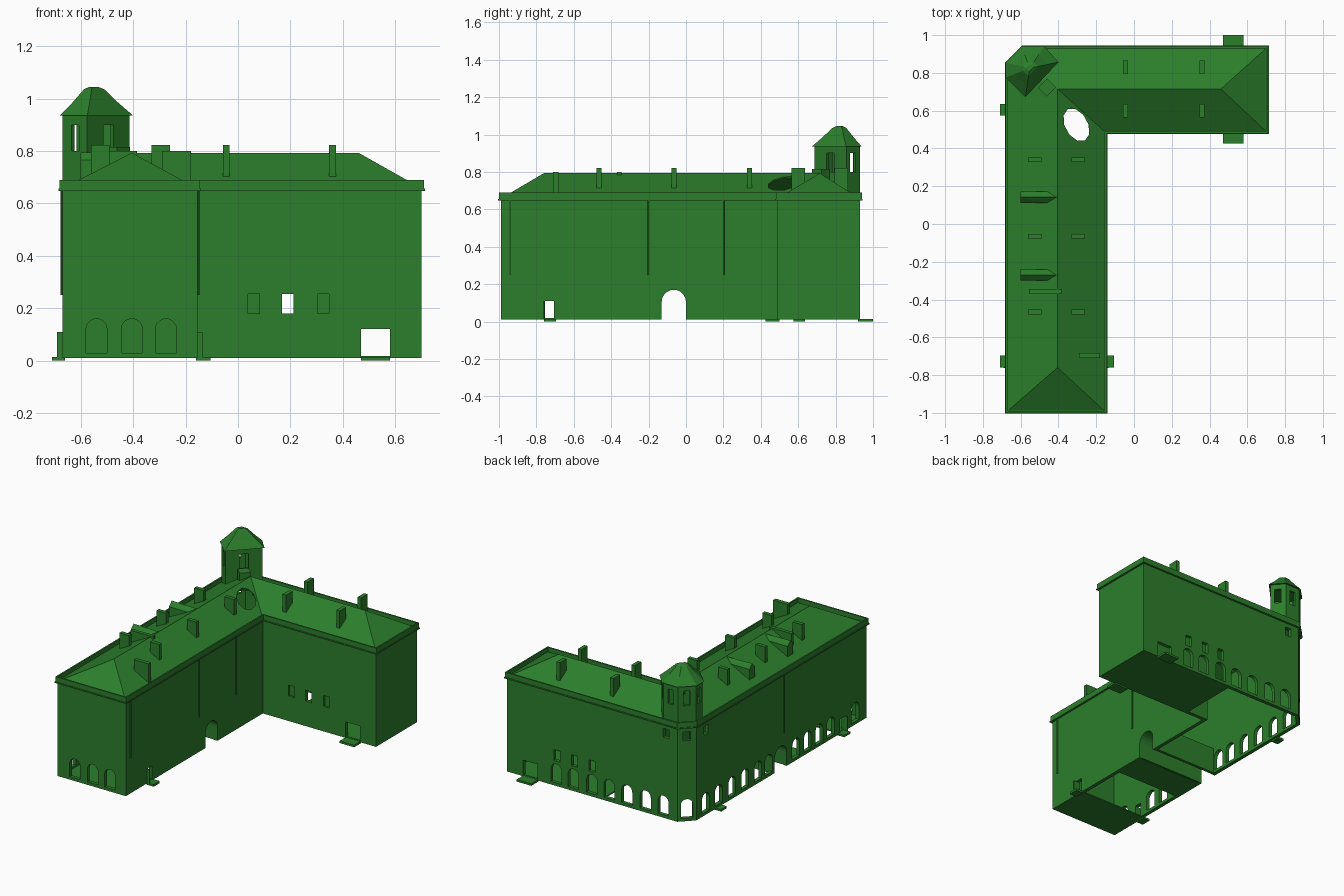
import bpy, bmesh, math
from mathutils import Vector, Matrix

if "Cube" in bpy.data.objects:
    bpy.data.objects.remove(bpy.data.objects["Cube"])

GREEN = bpy.data.materials.new("green_paint")
GREEN.diffuse_color = (0.025, 0.21, 0.025, 1)
GREEN.use_nodes = True
GREEN.node_tree.nodes["Principled BSDF"].inputs["Base Color"].default_value = GREEN.diffuse_color


def finish(name, bm, fix=True, helper=False):
    if fix:
        bmesh.ops.recalc_face_normals(bm, faces=bm.faces)
    me = bpy.data.meshes.new(name)
    bm.to_mesh(me)
    bm.free()
    ob = bpy.data.objects.new(name, me)
    bpy.context.collection.objects.link(ob)
    me.materials.append(GREEN)
    if helper:
        ob.hide_render = True
        ob.hide_viewport = True
        ob.display_type = 'WIRE'
    return ob


def add_box(bm, x0, x1, y0, y1, z0, z1, turn=0):
    c = Vector(((x0 + x1) / 2, (y0 + y1) / 2, (z0 + z1) / 2))
    m = Matrix.Translation(c) @ Matrix.Rotation(turn, 4, 'Z') @ Matrix.Diagonal((x1 - x0, y1 - y0, z1 - z0, 1))
    bmesh.ops.create_cube(bm, size=1, matrix=m)


def boxes(name, items):
    bm = bmesh.new()
    for it in items:
        add_box(bm, *it)
    return finish(name, bm)


def inset(poly, d):
    """Shift a counter-clockwise outline inward by d."""
    out, n = [], len(poly)
    for i in range(n):
        p, q, r = (Vector(poly[(i + k) % n]) for k in (-1, 0, 1))
        a, b = (q - p).normalized(), (r - q).normalized()
        na, nb = Vector((-a.y, a.x)), Vector((-b.y, b.x))
        out.append(tuple(q + (na + nb) * d / (1 + na.dot(nb))))
    return out


def ring(name, outer, inner, z0, z1):
    bm = bmesh.new()
    loops = [[bm.verts.new((x, y, z)) for x, y in p]
             for p, z in ((outer, z0), (outer, z1), (inner, z1), (inner, z0))]
    n = len(outer)
    for k in range(4):
        a, b = loops[k], loops[(k + 1) % 4]
        for i in range(n):
            j = (i + 1) % n
            bm.faces.new((a[i], a[j], b[j], b[i]))
    return finish(name, bm)


def opening(bm, x, y, ang, w, z0, z1, arch=False, depth=0.1):
    """Prism for a window or door; ang is the direction it faces."""
    prof = [(-w / 2, z0), (w / 2, z0)]
    if arch:
        prof += [(w / 2 * math.cos(t), z1 - w / 2 + w / 2 * math.sin(t))
                 for t in (math.pi * i / 10 for i in range(11))]
    else:
        prof += [(w / 2, z1), (-w / 2, z1)]
    d, s = Vector((math.cos(ang), math.sin(ang), 0)), Vector((-math.sin(ang), math.cos(ang), 0))
    o = Vector((x, y, 0))
    ends = [[bm.verts.new(o + s * u + d * k + Vector((0, 0, z))) for u, z in prof]
            for k in (-depth / 2, depth / 2)]
    bm.faces.new(ends[0])
    bm.faces.new(ends[1])
    for i in range(len(prof)):
        j = (i + 1) % len(prof)
        bm.faces.new((ends[0][i], ends[0][j], ends[1][j], ends[1][i]))


def cut(ob, cutter):
    m = ob.modifiers.new("openings", 'BOOLEAN')
    m.operation, m.solver, m.object = 'DIFFERENCE', 'EXACT', cutter


E, N, W, S, NW = 0, math.pi / 2, math.pi, -math.pi / 2, math.pi * 0.75

# L-shaped walls with a cut-off corner under the tower
plan = [(-.68, -1), (-.145, -1), (-.145, .48), (.71, .48), (.71, .94), (-.59, .94), (-.68, .85)]
walls = ring("walls", inset(plan, .01), inset(plan, .035), .01, .66)

bm = bmesh.new()
for x in (-.54, -.405, -.275):
    opening(bm, x, -.98, S, .08, .03, .16, True)
for x in (.33, .2, .06, -.07, -.205, -.345, -.48):
    opening(bm, x, .92, N, .08, .03, .16, True)
for y in (.745, .605, .46, .32, .18, .065, -.23, -.355, -.48, -.605, -.87):
    opening(bm, -.66, y, W, .08, .03, .16, True)
for x in (.06, .19, .325):
    opening(bm, x, .92, N, .045, .18, .255)
opening(bm, .19, .5, S, .045, .18, .255)
for x in (.06, .325):
    opening(bm, x, .485, S, .045, .18, .255, False, .04)
for y in (.92, .5):
    opening(bm, .525, y, N, .11, .015, .12)
for x in (-.66, -.165):
    opening(bm, x, -.73, E, .05, .012, .11)
    opening(bm, x, -.065, E, .13, -.02, .17, True)
opening(bm, -.63, .89, NW, .075, .03, .16, True)
for x, y, a in ((-.63, .89, NW), (-.5, .92, N), (-.66, .74, W)):
    opening(bm, x, y, a, .045, .56, .62)
cut(walls, finish("wall_cutter", bm, helper=True))

# vaulted passage through the long wing
tunnel = boxes("passage", [(-.65, -.175, -.15, .02, .012, .19)])
bm = bmesh.new()
opening(bm, -.41, -.065, E, .13, -.02, .17, True, 1)
cut(tunnel, finish("passage_cutter", bm, helper=True))

# ground floors of the rooms
boxes("floors", [(-.02, .69, .5, .92, .01, .018), (-.66, -.165, -.36, -.14, .01, .018),
                 (-.66, -.165, -.98, -.7, .01, .018)])

# eaves rim and a thin string course below it
ring("eaves_rim", plan, inset(plan, .01), .655, .69)
ring("string_course", inset(plan, -.004), inset(plan, .012), .648, .656)

# hipped roof
bm = bmesh.new()
e = [bm.verts.new((x, y, .655)) for x, y in inset(plan, .005)]
r = [bm.verts.new((x, y, .793)) for x, y in ((-.405, -.76), (-.405, .715), (.46, .715))]
for f in ((e[0], e[1], r[0]), (e[1], e[2], r[1], r[0]), (e[2], e[3], r[2], r[1]), (e[3], e[4], r[2]),
          (e[4], e[5], r[1], r[2]), (e[5], e[6], r[1]), (e[6], e[0], r[0], r[1])):
    bm.faces.new(f)
roof = finish("roof", bm, fix=False)
sol = roof.modifiers.new("thickness", 'SOLIDIFY')
sol.thickness, sol.offset = .008, -1

# ragged hole in the roof near the inner corner
bm = bmesh.new()
bmesh.ops.create_cone(bm, cap_ends=True, segments=10, radius1=1, radius2=1, depth=.4,
                      matrix=Matrix.Translation((-.305, .525, .75)) @ Matrix.Rotation(.5, 4, 'Z')
                      @ Matrix.Diagonal((.06, .095, 1, 1)))
cut(roof, finish("hole_cutter", bm, helper=True))

# chimneys on both wings and two low roof walls
stacks = [(x, x + .07, y - .013, y + .013, .69, .822) for x in (-.56, -.33) for y in (.34, -.065, -.465)]
stacks += [(x - .013, x + .013, y, y + .07, .69, .822) for x in (-.045, .36) for y in (.795, .565)]
boxes("chimneys", stacks)
boxes("low_roof_walls", [(-.29, -.18, -.71, -.683, .67, .8), (-.555, -.385, -.37, -.345, .71, .8)])

# small gabled dormers
bm = bmesh.new()
for y in (.142, -.27):
    v = [bm.verts.new(p) for p in ((-.6, y - .03, .69), (-.6, y + .03, .69), (-.6, y + .03, .765),
         (-.6, y, .795), (-.6, y - .03, .765), (-.455, y + .03, .765), (-.455, y - .03, .765), (-.41, y, .79))]
    for f in ((0, 1, 2, 3, 4), (1, 5, 2), (0, 4, 6), (2, 5, 7, 3), (4, 3, 7, 6), (0, 6, 7, 5, 1)):
        bm.faces.new([v[i] for i in f])
bmesh.ops.triangulate(bm, faces=bm.faces)
finish("dormers", bm)

# corner tower with windows
tp = [(-.575, .672), (-.4, .857), (-.475, .94), (-.595, .94), (-.68, .855), (-.68, .775)]
tower = ring("tower", inset(tp, .01), inset(tp, .025), .65, .94)
bm = bmesh.new()
for i in range(6):
    a, b = Vector(tp[i]), Vector(tp[(i + 1) % 6])
    m, d = (a + b) / 2, b - a
    opening(bm, m.x, m.y, math.atan2(-d.x, d.y), .055 if i == 0 else .04, .8, .9)
cut(tower, finish("tower_cutter", bm, helper=True))

# tower roof rising to a small rounded cap
bm = bmesh.new()
c = Vector((-.552, .825))
loops = []
for s, z in ((1, .935), (.62, .985), (.28, 1.035), (.12, 1.045)):
    loops.append([bm.verts.new((*(c + (Vector(p) - c) * s), z)) for p in tp])
for a, b in zip(loops, loops[1:]):
    for i in range(6):
        bm.faces.new((a[i], a[(i + 1) % 6], b[(i + 1) % 6], b[i]))
bm.faces.new(loops[0])
bm.faces.new(loops[-1])
finish("tower_roof", bm)
boxes("tower_access", [(-.495, -.425, .69, .755, .7, .815, math.pi / 4)])

# door steps and open door leaves
boxes("steps", [(.47, .58, .92, 1, 0, .014), (.47, .58, .425, .5, 0, .014), (-.71, -.66, .575, .635, 0, .014),
                (-.71, -.66, -.76, -.695, 0, .014), (-.16, -.105, -.76, -.695, 0, .014)])
boxes("door_leaves", [(-.69, -.665, -.762, -.756, .01, .11), (-.16, -.135, -.762, -.756, .01, .11)])

# downpipes
bm = bmesh.new()
for x, y in ((-.152, -.94), (-.152, -.2), (-.152, .2), (-.672, -.1)):
    bmesh.ops.create_cone(bm, cap_ends=True, segments=8, radius1=.005, radius2=.005, depth=.4,
                          matrix=Matrix.Translation((x, y, .45)))
finish("downpipes", bm)
